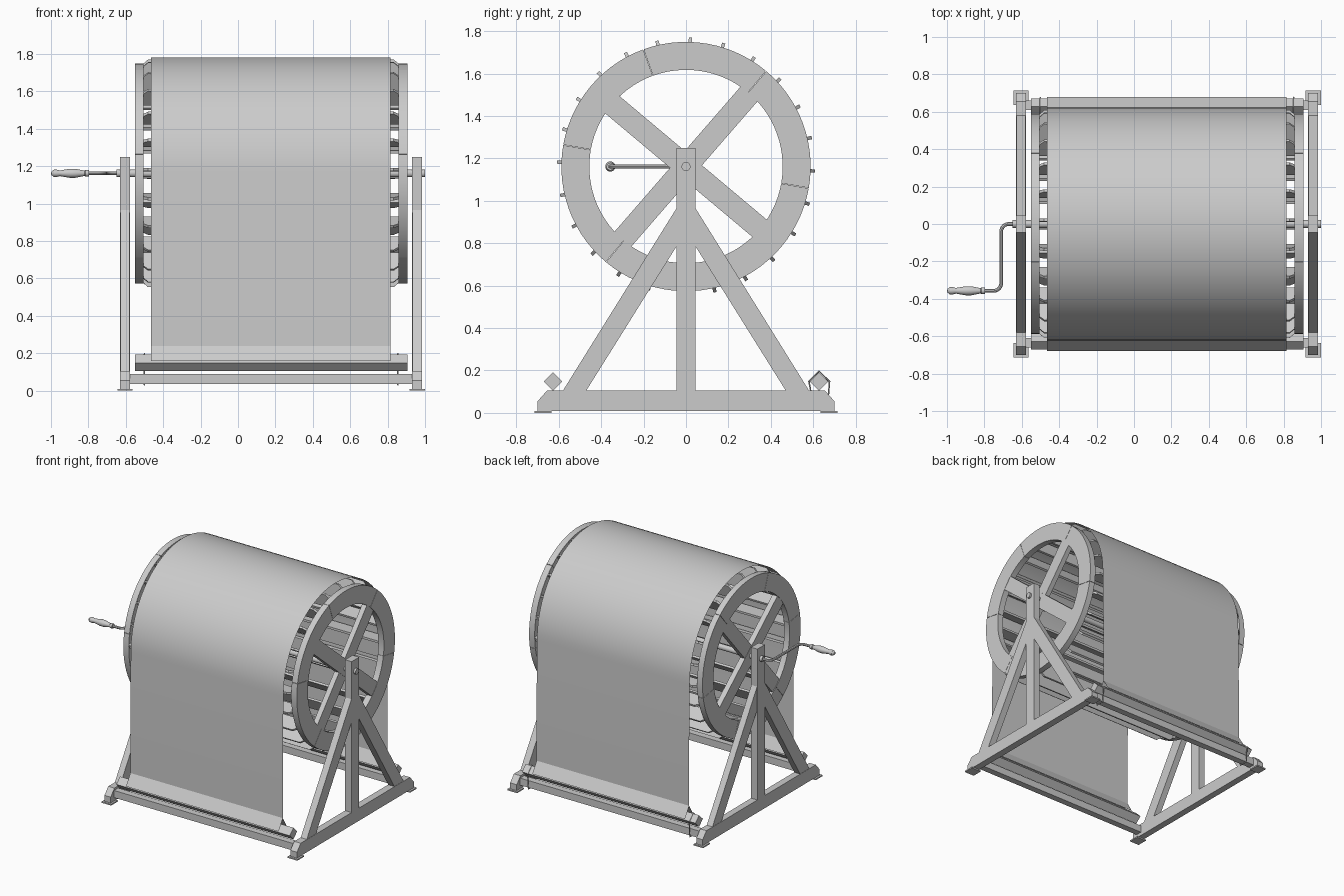
import bpy, bmesh
from math import sin, cos, pi, radians
from mathutils import Vector

cube = bpy.data.objects.get("Cube")
if cube:
    bpy.data.objects.remove(cube, do_unlink=True)

grey = bpy.data.materials.new("plain_grey")
grey.use_nodes = True
grey.diffuse_color = (0.6, 0.6, 0.6, 1)
grey.node_tree.nodes["Principled BSDF"].inputs["Base Color"].default_value = grey.diffuse_color

AXLE_Z = 1.162
RIM, HOLE = 0.588, 0.456
WHEELS = {"right": (-0.55, -0.505), "left": (0.858, 0.905)}
FRAMES = {"right": (-0.63, -0.578), "left": (0.93, 0.985)}
SIDES = {"front": -1, "back": 1}


def finish(name, bm, smooth=False):
    bmesh.ops.recalc_face_normals(bm, faces=bm.faces)
    mesh = bpy.data.meshes.new(name)
    bm.to_mesh(mesh)
    bm.free()
    mesh.materials.append(grey)
    ob = bpy.data.objects.new(name, mesh)
    bpy.context.collection.objects.link(ob)
    if smooth:
        select(ob)
        bpy.ops.object.shade_smooth_by_angle(angle=radians(30))
    return ob


def select(ob):
    bpy.ops.object.select_all(action='DESELECT')
    ob.select_set(True)
    bpy.context.view_layer.objects.active = ob


def add_prism(bm, points, offset):
    """Extrude a closed outline along an offset."""
    face = bm.faces.new([bm.verts.new(p) for p in points])
    new = bmesh.ops.extrude_face_region(bm, geom=[face])["geom"]
    verts = [v for v in new if isinstance(v, bmesh.types.BMVert)]
    bmesh.ops.translate(bm, verts=verts, vec=offset)


def side_prism(name, outline, x0, x1, smooth=False):
    """Outline in y, z extruded from x0 to x1."""
    bm = bmesh.new()
    add_prism(bm, [(x0, y, z) for y, z in outline], (x1 - x0, 0, 0))
    return finish(name, bm, smooth)


def box(name, x0, x1, y0, y1, z0, z1):
    return side_prism(name, [(y0, z0), (y1, z0), (y1, z1), (y0, z1)], x0, x1)


def arc(radius, start, end, steps):
    angles = [start + (end - start) * i / steps for i in range(steps + 1)]
    return [(radius * cos(a), AXLE_Z + radius * sin(a)) for a in angles]


def lathe(name, profile, y, z, steps=24):
    """Turn an (x, radius) profile around a line parallel to x."""
    bm = bmesh.new()
    vs = [bm.verts.new((x, y, z + r)) for x, r in profile]
    es = [bm.edges.new(pair) for pair in zip(vs, vs[1:])]
    bmesh.ops.spin(bm, geom=vs + es, cent=(0, y, z), axis=(1, 0, 0),
                   angle=2 * pi, steps=steps)
    bmesh.ops.remove_doubles(bm, verts=bm.verts, dist=0.0003)
    return finish(name, bm, True)


def tube(name, points, radius, cyclic=False):
    curve = bpy.data.curves.new(name, 'CURVE')
    curve.dimensions = '3D'
    curve.bevel_depth = radius
    curve.bevel_resolution = 2
    curve.use_fill_caps = True
    line = curve.splines.new('POLY')
    line.points.add(len(points) - 1)
    for p, co in zip(line.points, points):
        p.co = (*co, 1)
    line.use_cyclic_u = cyclic
    curve.materials.append(grey)
    ob = bpy.data.objects.new(name, curve)
    bpy.context.collection.objects.link(ob)
    select(ob)
    bpy.ops.object.convert(target='MESH')
    bpy.ops.object.shade_smooth_by_angle(angle=radians(40))


# End frames: base beam with chamfered ends, post, braces and foot pads
for side, (x0, x1) in FRAMES.items():
    half = [(0.7, 0.01), (0.7, 0.055), (0.655, 0.106)]
    side_prism(side + "_base_beam", half + [(-y, z) for y, z in reversed(half)], x0, x1)
    box(side + "_post", x0, x1, -0.045, 0.045, 0.106, 1.25)
    for end, s in SIDES.items():
        brace = [(0.58, 0.106), (0.47, 0.106), (0.045, 0.785), (0.045, 0.965)]
        side_prism(f"{side}_{end}_brace", [(s * y, z) for y, z in brace],
                   x0 + 0.002, x1 - 0.002)
        box(f"{side}_{end}_foot_pad", x0 - 0.014, x1 + 0.014,
            s * 0.635, s * 0.715, 0, 0.01)

# Cross beams and the square bars that weigh down the cloth
for end, s in SIDES.items():
    box(end + "_cross_beam", -0.58, 0.932, s * 0.61, s * 0.66, 0.036, 0.09)
    cy, cz, d = s * 0.628, 0.148, 0.044
    side_prism(end + "_cloth_bar",
               [(cy, cz - d), (cy + d, cz), (cy, cz + d), (cy - d, cz)], -0.55, 0.905)

# Cords tying the back bar to its cross beam
for side, x in (("right", -0.5), ("left", 0.855)):
    loop = [(0.628, 0.197), (0.58, 0.148), (0.602, 0.03), (0.668, 0.03), (0.677, 0.148)]
    tube(side + "_cord", [(x, y, z) for y, z in loop], 0.004, True)

# Wheels: six rim segments with fine seams, and crossed spokes
for side, (x0, x1) in WHEELS.items():
    bm = bmesh.new()
    for k in range(6):
        a = radians(50 + 60 * k) + 0.002
        b = a + radians(60) - 0.004
        outline = arc(RIM, a, b, 14) + arc(HOLE, b, a, 14)
        add_prism(bm, [(x0, y, z) for y, z in outline], (x1 - x0, 0, 0))
    finish(side + "_wheel_rim", bm, True)
    for k, angle in enumerate((-40, 49)):
        along = Vector((cos(radians(angle)), sin(radians(angle)))) * 0.458
        across = Vector((-along.y, along.x)).normalized() * 0.053
        hub = Vector((0, AXLE_Z))
        corners = [hub + along + across, hub - along + across,
                   hub - along - across, hub + along - across]
        inset = 0.002 + 0.002 * k
        side_prism(f"{side}_spoke_{k + 1}", corners, x0 + inset, x1 - inset)

# Drum slats: radial boards with bevelled ends, standing proud of the rims
slat = [(-0.506, 0.505), (-0.506, 0.587), (-0.48, 0.609),
        (0.832, 0.609), (0.859, 0.587), (0.859, 0.505)]
bm = bmesh.new()
for k in range(24):
    a = radians(88 + 15 * k)
    radial = Vector((0, cos(a), sin(a)))
    width = Vector((0, -sin(a), cos(a))) * 0.016
    base = Vector((0, 0, AXLE_Z)) - width / 2
    add_prism(bm, [base + radial * r + Vector((x, 0, 0)) for x, r in slat], width)
finish("drum_slats", bm)

# Cloth draped over the drum, split into a flap on each side of both bars
SPLIT, FLAP = 0.24, 0.158
path = [(0.626, SPLIT), (0.626, 0.7)] + arc(0.62, 0, pi, 48)
path += [(-0.626, 0.7), (-0.626, SPLIT)]
bm = bmesh.new()


def strip_row(y, z):
    return [bm.verts.new((x, y, z)) for x in (-0.465, 0.815)]


rows = [strip_row(y, z) for y, z in path]
pairs = list(zip(rows, rows[1:]))
for row, s in ((rows[0], 1), (rows[-1], -1)):
    for spread in (-0.05, 0.05):
        pairs.append((row, strip_row(s * 0.628 + spread, FLAP)))
for a, b in pairs:
    bm.faces.new((a[0], a[1], b[1], b[0]))
cloth = finish("cloth", bm, True)

# Axle and crank
lathe("axle", [(-0.65, 0), (-0.65, 0.021), (1.0, 0.021), (1.0, 0)], 0, AXLE_Z)
bend, r = [], 0.04
for k in range(7):
    t = k / 6 * pi / 2
    bend.append((-0.67 - r * sin(t), -r + r * cos(t), AXLE_Z))
for k in range(7):
    t = k / 6 * pi / 2
    bend.append((-0.71 - r + r * cos(t), -0.317 - r * sin(t), AXLE_Z))
tube("crank_rod", [(-0.64, 0, AXLE_Z)] + bend + [(-0.81, -0.357, AXLE_Z)], 0.01)
lathe("crank_handle",
      [(-1.0, 0), (-0.997, 0.01), (-0.985, 0.019), (-0.97, 0.02), (-0.952, 0.015),
       (-0.93, 0.019), (-0.9, 0.024), (-0.87, 0.024), (-0.84, 0.018), (-0.82, 0.014),
       (-0.815, 0.018), (-0.797, 0.018), (-0.797, 0)], -0.357, AXLE_Z)
